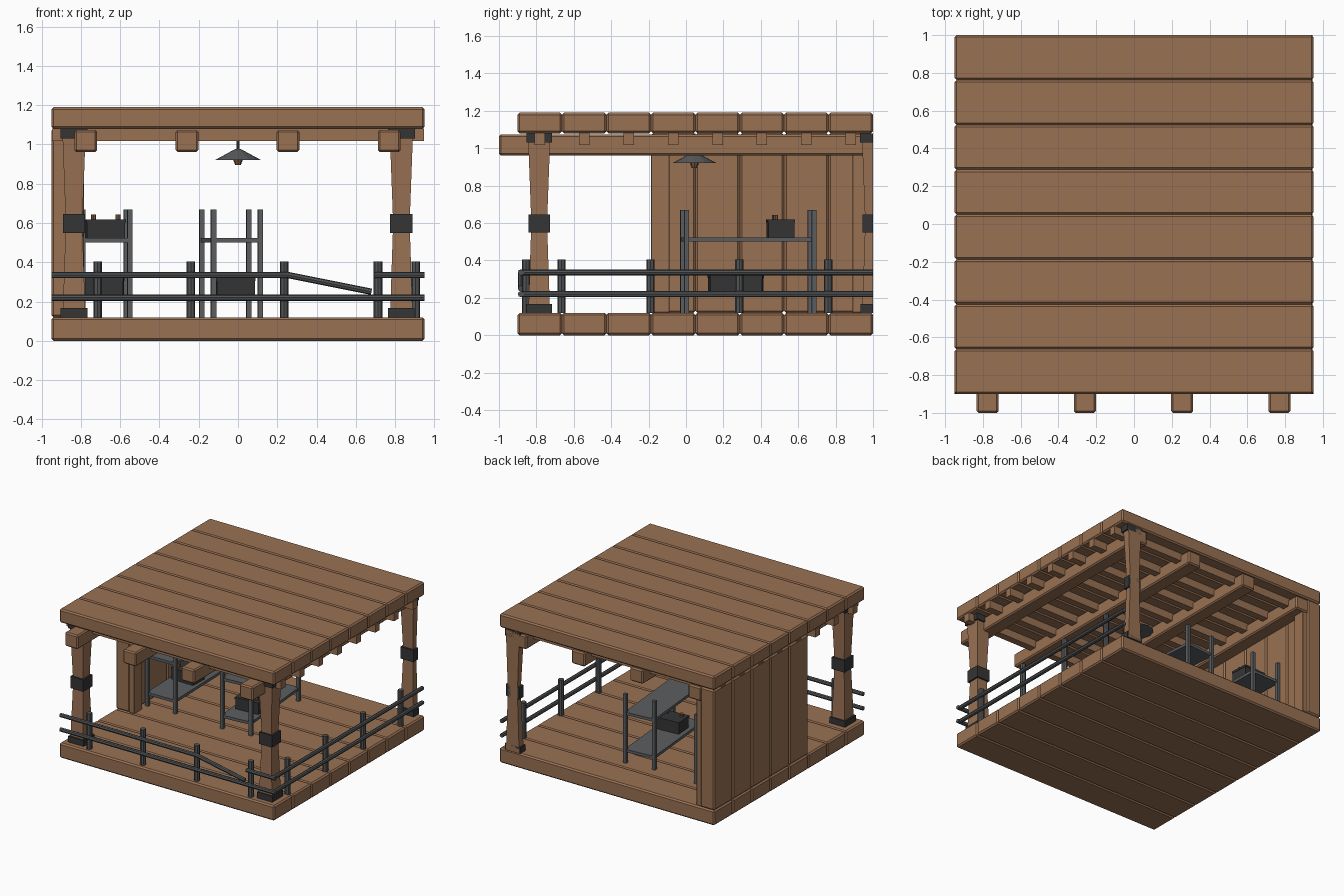
import bpy, bmesh, math
from mathutils import Vector, Matrix

if "Cube" in bpy.data.objects:
    bpy.data.objects.remove(bpy.data.objects["Cube"])


def mat(name, rgb):
    m = bpy.data.materials.new(name)
    m.diffuse_color = (*rgb, 1)
    m.use_nodes = True
    m.node_tree.nodes["Principled BSDF"].inputs["Base Color"].default_value = m.diffuse_color
    return m


WOOD = mat("brown wood", (0.32, 0.165, 0.087))
STEEL = mat("grey steel", (0.105, 0.11, 0.115))
PIPE = mat("dark pipe", (0.082, 0.088, 0.092))
BLACK = mat("black iron", (0.035, 0.035, 0.036))
COPPER = mat("copper", (0.22, 0.11, 0.06))


def finish(bm, name, m):
    bmesh.ops.recalc_face_normals(bm, faces=bm.faces)
    me = bpy.data.meshes.new(name)
    bm.to_mesh(me)
    bm.free()
    me.materials.append(m)
    ob = bpy.data.objects.new(name, me)
    bpy.context.collection.objects.link(ob)
    return ob


def box(name, x, y, z, m, bevel=0.0, xf=None):
    """Box from (min, max) ranges, with optional chamfer and transform."""
    bm = bmesh.new()
    bmesh.ops.create_cube(bm, size=1)
    for v in bm.verts:
        v.co = Vector([(a + b) / 2 + c * (b - a) for (a, b), c in zip((x, y, z), v.co)])
    if bevel:
        bmesh.ops.bevel(bm, geom=bm.edges[:], offset=bevel, segments=1, affect='EDGES')
    if xf:
        bmesh.ops.transform(bm, matrix=xf, verts=bm.verts)
    return finish(bm, name, m)


def rod(name, a, b, r, m, sides=8, r2=None, xf=None):
    """Cylinder or cone between two points."""
    a, b = Vector(a), Vector(b)
    d = b - a
    bm = bmesh.new()
    bmesh.ops.create_cone(bm, cap_ends=True, segments=sides, radius1=r,
                          radius2=r if r2 is None else r2, depth=d.length)
    M = Matrix.Translation((a + b) / 2) @ d.to_track_quat('Z', 'Y').to_matrix().to_4x4()
    bmesh.ops.transform(bm, matrix=(xf @ M) if xf else M, verts=bm.verts)
    return finish(bm, name, m)


# Floor and roof planks, with a joist under each roof plank
W = 1.9 / 8
for i in range(8):
    y0 = -0.9 + i * W
    box("floor_plank", (-0.95, 0.95), (y0, y0 + W), (0, 0.12), WOOD, 0.011)
    box("roof_plank", (-0.95, 0.95), (y0, y0 + W), (1.08, 1.19), WOOD, 0.011)
    c = y0 + W / 2
    box("roof_joist", (-0.948, 0.948), (c - 0.028, c + 0.028), (1.018, 1.082), WOOD)

# Long roof beams
for x in (-0.775, -0.26, 0.255, 0.77):
    box("roof_beam", (x - 0.058, x + 0.058), (-1, 1), (0.962, 1.073), WOOD, 0.01)

# Left wall planks and inner studs
for i in range(5):
    y1 = 1 - i * W
    box("wall_plank", (-0.95, -0.825), (y1 - W, y1), (0.12, 1.08), WOOD, 0.011)
for y in (-0.188, 0.89):
    box("wall_stud", (-0.83, -0.785), (y, y + 0.1), (0.12, 1.02), WOOD, 0.004)


# Pinched posts with iron fittings; the back one is cut flush at y = 1
def post(x, y):
    def slab(name, h0, h1, z0, z1, m):
        bm = bmesh.new()
        bmesh.ops.create_cube(bm, size=2)
        for v in bm.verts:
            h = h1 if v.co.z > 0 else h0
            v.co = Vector((x + v.co.x * h, min(y + v.co.y * h, 1.0),
                           z1 if v.co.z > 0 else z0))
        finish(bm, name, m)
    slab("post_lower", 0.058, 0.042, 0.12, 0.6, WOOD)
    slab("post_upper", 0.042, 0.06, 0.6, 1.08, WOOD)
    slab("post_base", 0.068, 0.068, 0.118, 0.168, BLACK)
    slab("post_band", 0.057, 0.057, 0.55, 0.645, BLACK)
    slab("post_cap", 0.069, 0.069, 1.03, 1.08, BLACK)


for p in ((-0.835, -0.785), (0.832, -0.785), (0.832, 1.0)):
    post(*p)

# Railing uprights
for x in (-0.715, -0.24, 0.235, 0.713):
    rod("front_rail_upright", (x, -0.855, 0.12), (x, -0.855, 0.405), 0.022, PIPE)
for y in (-0.665, -0.19, 0.285, 0.76):
    rod("side_rail_upright", (0.905, y, 0.12), (0.905, y, 0.405), 0.022, PIPE)
# Rails, the front upper one broken and sagging
for z in (0.22, 0.335):
    rod("side_rail", (0.93, -0.88, z), (0.93, 1.0, z), 0.016, PIPE)
FY = -0.883
rod("front_rail_lower", (-0.95, FY, 0.22), (0.95, FY, 0.22), 0.016, PIPE)
rod("front_rail_upper", (-0.95, FY, 0.335), (0.25, FY, 0.335), 0.016, PIPE)
rod("front_rail_bent", (0.245, FY, 0.337), (0.68, FY, 0.25), 0.016, PIPE)
rod("front_rail_end", (0.695, FY, 0.335), (0.95, FY, 0.335), 0.016, PIPE)


# Shelving units, built around their own centre
def shelf(cx, cy, deg):
    xf = Matrix.Translation((cx, cy, 0)) @ Matrix.Rotation(math.radians(deg), 4, 'Z')
    for sx in (-1, 1):
        for sy in (-1, 1):
            px, py = sx * 0.12, sy * 0.342
            box("shelf_leg", (px - 0.013, px + 0.013), (py - 0.013, py + 0.013),
                (0.12, 0.67), STEEL, xf=xf)
    for z in (0.205, 0.502):
        box("shelf_plate", (-0.125, 0.125), (-0.348, 0.348), (z, z + 0.022), STEEL, xf=xf)


shelf(-0.68, 0.335, 1.5)
shelf(-0.035, 0.333, 5)


# Batteries with copper terminals
def battery(cx, cy, z, deg):
    xf = Matrix.Translation((cx, cy, z)) @ Matrix.Rotation(math.radians(deg), 4, 'Z')
    box("battery_body", (-0.097, 0.097), (-0.07, 0.07), (0, 0.085), BLACK, xf=xf)
    box("battery_lid", (-0.1, 0.1), (-0.073, 0.073), (0.078, 0.094), BLACK, xf=xf)
    for x in (-0.062, 0.062):
        rod("battery_terminal", (x, -0.03, 0.09), (x, -0.03, 0.12), 0.013, COPPER, xf=xf)


battery(-0.675, 0.505, 0.524, 3)
battery(-0.68, 0.34, 0.227, -2)
battery(-0.015, 0.195, 0.227, 4)

# Hanging lamp
LY = 0.045
rod("lamp_cord", (0, LY, 0.96), (0, LY, 1.08), 0.007, PIPE)
rod("lamp_shade", (0, LY, 0.922), (0, LY, 0.978), 0.115, STEEL, 12, 0.012)
rod("lamp_bulb", (0, LY, 0.895), (0, LY, 0.925), 0.014, COPPER, 8, 0.026)
